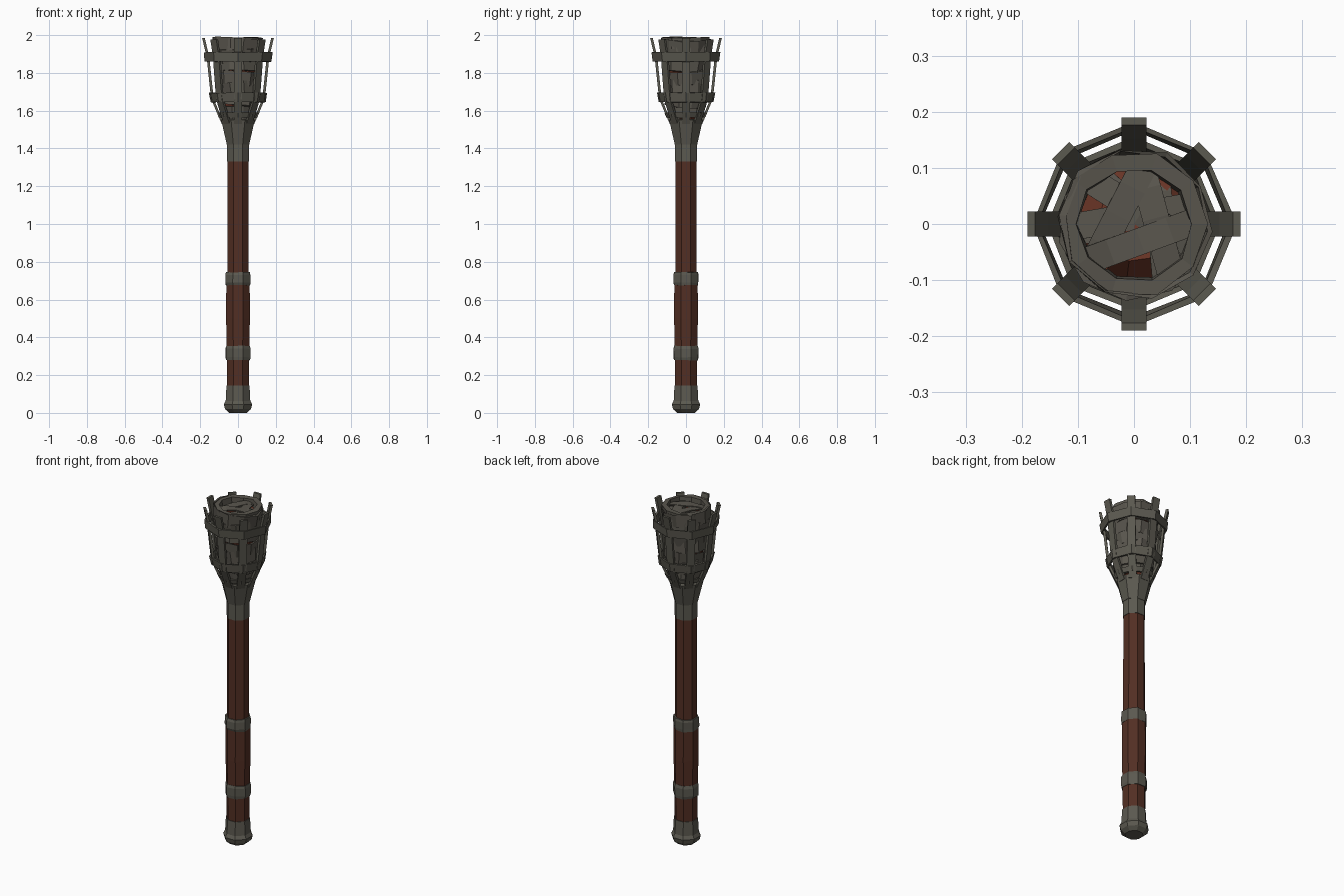
import bpy, bmesh, math, random
from mathutils import Vector, Matrix

if "Cube" in bpy.data.objects:
    bpy.data.objects.remove(bpy.data.objects["Cube"])

random.seed(4)


def mat(name, c):
    m = bpy.data.materials.new(name)
    m.diffuse_color = (*c, 1)
    m.use_nodes = True
    m.node_tree.nodes["Principled BSDF"].inputs["Base Color"].default_value = m.diffuse_color
    return m


IRON = mat("dark iron", (0.105, 0.10, 0.08))
WOOD = mat("red brown wood", (0.085, 0.028, 0.017))
CLOTH = mat("charred cloth", (0.10, 0.092, 0.075))
EMBER = mat("ember red", (0.16, 0.04, 0.022))


def finish(name, bm, m):
    bmesh.ops.recalc_face_normals(bm, faces=bm.faces)
    me = bpy.data.meshes.new(name)
    bm.to_mesh(me)
    bm.free()
    me.materials.append(m)
    ob = bpy.data.objects.new(name, me)
    bpy.context.collection.objects.link(ob)
    return ob


def lathe(name, prof, m, n=8, phase=22.5, jit=0.0, closed=False):
    """Faceted revolve of (radius, z); capped unless the profile is a closed loop."""
    bm = bmesh.new()
    rings = []
    for r, z in prof:
        ring = []
        for i in range(n):
            a = math.radians(phase) + math.tau * i / n
            k = r + random.uniform(-jit, jit)
            ring.append(bm.verts.new((k * math.cos(a), k * math.sin(a),
                                      z + random.uniform(-jit, jit))))
        rings.append(ring)
    pairs = list(zip(rings, rings[1:]))
    if closed:
        pairs.append((rings[-1], rings[0]))
    else:
        bm.faces.new(rings[0])
        bm.faces.new(rings[-1])
    for a, b in pairs:
        for i in range(n):
            j = (i + 1) % n
            bm.faces.new((a[i], a[j], b[j], b[i]))
    return finish(name, bm, m)


def hoop(name, z0, z1, r0, r1, t, m, n=8, phase=0, jit=0.0, tilt=None):
    ob = lathe(name, [(r0, z0), (r1, z1), (r1 - t, z1), (r0 - t, z0)],
               m, n, phase, jit, closed=True)
    if tilt:
        c = Vector((0, 0, (z0 + z1) / 2))
        ob.data.transform(Matrix.Translation(c) @ Matrix.Rotation(tilt[0], 4, 'X')
                          @ Matrix.Rotation(tilt[1], 4, 'Y') @ Matrix.Translation(-c))
    return ob


def strap(name, path, w, t, angle, m):
    """Flat bar following (radius, z) points at a given angle round the axis."""
    bm = bmesh.new()
    rot = Matrix.Rotation(angle, 3, 'Z')
    secs = []
    for r, z in path:
        secs.append([bm.verts.new(rot @ Vector(p)) for p in
                     ((r, -w / 2, z), (r, w / 2, z), (r - t, w / 2, z), (r - t, -w / 2, z))])
    bm.faces.new(secs[0])
    bm.faces.new(secs[-1])
    for a, b in zip(secs, secs[1:]):
        for i in range(4):
            j = (i + 1) % 4
            bm.faces.new((a[i], a[j], b[j], b[i]))
    return finish(name, bm, m)


# Wooden shaft, slightly thicker in the lower grip
lathe("shaft_upper", [(0.061, 0.70), (0.059, 1.36)], WOOD)
lathe("shaft_grip", [(0.064, 0.30), (0.068, 0.50), (0.067, 0.70)], WOOD)
lathe("shaft_lower", [(0.062, 0.10), (0.064, 0.31)], WOOD)

# Iron bands and pommel
lathe("band_middle", [(0.068, 0.675), (0.071, 0.69), (0.071, 0.73), (0.067, 0.745)], IRON, jit=0.002)
lathe("band_lower", [(0.067, 0.28), (0.071, 0.295), (0.071, 0.34), (0.067, 0.355)], IRON, jit=0.002)
lathe("pommel_sleeve", [(0.071, 0.055), (0.066, 0.145)], IRON)
lathe("pommel", [(0.05, 0.0), (0.074, 0.02), (0.081, 0.045), (0.07, 0.065)], IRON)

# Collar and flared socket
lathe("collar", [(0.062, 1.33), (0.062, 1.425)], IRON)
lathe("socket", [(0.064, 1.42), (0.096, 1.55), (0.085, 1.555)], IRON)

# Eight basket bars, bent outwards at the tips
PATH = [(0.086, 1.53), (0.108, 1.58), (0.142, 1.66), (0.152, 1.75), (0.166, 1.885), (0.19, 1.985)]
for i in range(8):
    dz = 0.008 * (i % 2)
    path = PATH[:-1] + [(0.19 - 0.6 * dz, 1.985 - dz)]
    strap(f"basket_bar_{i + 1}", path, 0.044, 0.014, math.tau * i / 8, IRON)

# Basket hoops, straight between the bars
hoop("basket_hoop_upper", 1.86, 1.91, 0.176, 0.182, 0.010, IRON, jit=0.002)
hoop("basket_hoop_lower", 1.645, 1.695, 0.146, 0.155, 0.010, IRON, jit=0.002)
hoop("basket_hoop_base", 1.565, 1.59, 0.104, 0.114, 0.010, IRON, jit=0.002)

# Ember core and loose cloth wraps inside the basket
lathe("ember_core", [(0.06, 1.55), (0.09, 1.64), (0.098, 1.75), (0.105, 1.88), (0.07, 1.94)],
      EMBER, n=9, jit=0.005)
for i, (z, r) in enumerate(((1.60, 0.092), (1.66, 0.108), (1.72, 0.113), (1.78, 0.117),
                            (1.84, 0.121), (1.90, 0.126), (1.945, 0.131))):
    a = 2.4 * i
    hoop(f"cloth_wrap_{i + 1}", z - 0.038, z + 0.034, r, r + 0.006, 0.008, CLOTH, n=10,
         phase=17 * i, jit=0.004, tilt=(0.1 * math.cos(a), 0.1 * math.sin(a)))

# Rolled cloth rim and crossed strips over the top
hoop("cloth_rim", 1.93, 1.985, 0.127, 0.133, 0.03, CLOTH, n=10, jit=0.005)
for i in range(9):
    a = 2.4 * i
    off = random.uniform(-0.05, 0.05)
    half = math.sqrt(0.118 ** 2 - off ** 2)
    bm = bmesh.new()
    bmesh.ops.create_grid(bm, x_segments=4, y_segments=1, size=1)
    for v in bm.verts:
        s = v.co.x
        v.co = Vector((s * half, off + v.co.y * 0.024,
                       1.935 + 0.004 * i + 0.012 * (1 - s * s) + random.uniform(-0.005, 0.005)))
    bm.transform(Matrix.Rotation(a, 4, 'Z'))
    ob = finish(f"cloth_top_strip_{i + 1}", bm, EMBER if i == 3 else CLOTH)
    ob.modifiers.new("thickness", 'SOLIDIFY').thickness = 0.006
